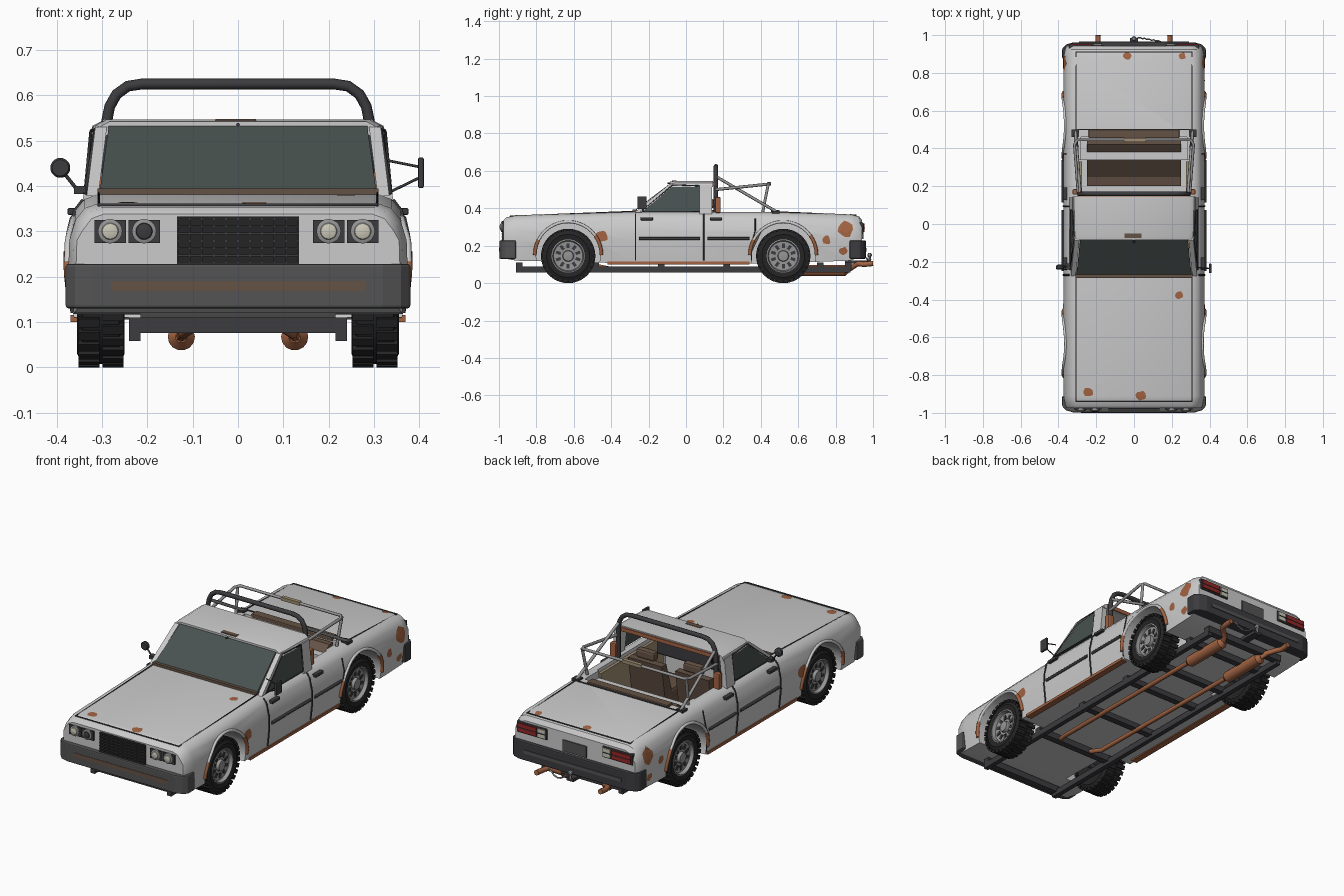
import bpy, bmesh, math, random
from mathutils import Vector
from mathutils.bvhtree import BVHTree

if "Cube" in bpy.data.objects:
    bpy.data.objects.remove(bpy.data.objects["Cube"])
random.seed(4)
MATS = {}
for n, c in dict(body=(.6, .6, .6), dark=(.045, .045, .05), tyre=(.018, .018, .018), glass=(.065, .085, .08),
                 rust=(.36, .125, .055), brown=(.13, .085, .06), red=(.3, .02, .02), metal=(.3, .3, .3),
                 bumper=(.085, .088, .085), lamp=(.6, .58, .48), tan=(.35, .27, .17)).items():
    MATS[n] = bpy.data.materials.new(n)
    MATS[n].diffuse_color = (*c, 1)


def link(name, data, mat):
    o = bpy.data.objects.new(name, data)
    bpy.context.collection.objects.link(o)
    if mat:
        data.materials.append(MATS[mat])
    return o


def loft(name, rings, mat, smooth=False):
    bm = bmesh.new()
    vs = [[bm.verts.new(p) for p in r] for r in rings]
    n = len(rings[0])
    for a, b in zip(vs, vs[1:]):
        for i in range(n):
            bm.faces.new((a[i], a[(i + 1) % n], b[(i + 1) % n], b[i]))
    bm.faces.new(vs[0])
    bm.faces.new(vs[-1])
    bmesh.ops.recalc_face_normals(bm, faces=bm.faces)
    me = bpy.data.meshes.new(name)
    bm.to_mesh(me)
    bm.free()
    o = link(name, me, mat)
    if smooth:
        shade(o)
    return o


def shade(o):
    bpy.ops.object.select_all(action='DESELECT')
    o.select_set(True)
    bpy.context.view_layer.objects.active = o
    bpy.ops.object.shade_smooth_by_angle(angle=math.radians(35))


def prism(name, pts, axis, a, b, mat):
    """Extrude a 2D outline along an axis."""
    def put(p, t):
        return {'x': (t, p[0], p[1]), 'y': (p[0], t, p[1]), 'z': (p[0], p[1], t)}[axis]
    return loft(name, [[put(p, t) for p in pts] for t in (a, b)], mat)


def box(name, x0, x1, y0, y1, z0, z1, mat, bev=0):
    o = prism(name, [(x0, y0), (x1, y0), (x1, y1), (x0, y1)], 'z', z0, z1, mat)
    if bev:
        m = o.modifiers.new('bevel', 'BEVEL')
        m.width, m.segments = bev, 2
    return o


def lathe(name, prof, c, axis, mat, n=32):
    rings = []
    for t, r in prof:
        cs = [(r * math.cos(i * math.tau / n), r * math.sin(i * math.tau / n)) for i in range(n)]
        rings.append([Vector(c) + Vector((t, u, v) if axis == 'x' else (u, t, v)) for u, v in cs])
    return loft(name, rings, mat, True)


def tube(name, pts, r, mat, cyclic=False):
    cu = bpy.data.curves.new(name, 'CURVE')
    cu.dimensions = '3D'
    cu.bevel_depth, cu.bevel_resolution, cu.use_fill_caps = r, 2, True
    s = cu.splines.new('POLY')
    s.points.add(len(pts) - 1)
    for q, p in zip(s.points, pts):
        q.co = (*p, 1)
    s.use_cyclic_u = cyclic
    return link(name, cu, mat)


# body shell lofted from cross-sections, then cut for wheels and cabin
rings = []
for y, k, top, bot in [(-.975, .955, .338, .15), (-.96, .975, .352, .13), (-.91, 1, .361, .12), (-.27, 1, .381, .105),
                       (.45, 1, .379, .105), (.88, 1, .367, .12), (.925, .98, .357, .14), (.942, .955, .335, .15)]:
    half = [(.31 * k, top), (.338 * k, top - .01), (.358 * k, top - .035), (.372 * k, .28), (.374 * k, .22), (.362 * k, bot)]
    rings.append([(x, y, z) for x, z in half] + [(-x, y, z) for x, z in reversed(half)])
body = loft('body_shell', rings, 'body')
cutters = [box('cabin_cutter', -.29, .29, -.24, .34, .14, .5, None), box('rear_cutter', -.28, .28, .33, .46, .34, .5, None)]
WHEELS = [(s, y) for s in (1, -1) for y in (-.63, .52)]
for s, y in WHEELS:
    cutters.append(lathe('arch_cutter', [(s * .215, .172), (s * .5, .172)], (0, y, .15), 'x', None))
for c in cutters:
    m = body.modifiers.new('cut', 'BOOLEAN')
    m.operation, m.object, m.solver = 'DIFFERENCE', c, 'EXACT'
    c.hide_render = True
dg = bpy.context.evaluated_depsgraph_get()
baked = bpy.data.meshes.new_from_object(body.evaluated_get(dg))
body.modifiers.clear()
body.data = baked
for c in cutters:
    bpy.data.objects.remove(c)
shade(body)
tree = BVHTree.FromPolygons([v.co for v in baked.vertices], [p.vertices for p in baked.polygons])


def onto(u, v, s):
    """Drop a point on the body: s=0 from above, s=+-1 from that side."""
    o, d = ((u, v, 1), (0, 0, -1)) if s == 0 else ((s, u, v), (-s, 0, 0))
    h = tree.ray_cast(Vector(o), Vector(d))[0]
    if h is None or (s and abs(h.x) < .33):
        h = Vector((s * .37, u, v)) if s else Vector((u, v, .37))
    return h - Vector(d) * .002


def seam(name, pts, s, r, mat, cyclic=False):
    return tube(name, [onto(*p, s) for p in pts], r, mat, cyclic)


def patch(u, v, r, s):
    n = 11
    rr = [r * random.uniform(.75, 1.1) for _ in range(n)]
    loft('rust_patch', [[onto(u + k * q * math.cos(i * math.tau / n), v + k * q * math.sin(i * math.tau / n), s)
                         for i, q in enumerate(rr)] for k in (1, .5)], 'rust')


# panel gaps, trims, handles, arch lips and rust
seam('hood_gap', [(-.307, -.94), (.307, -.94), (.307, -.28), (-.307, -.28)], 0, .004, 'dark', True)
seam('trunk_gap', [(-.307, .91), (.307, .91), (.307, .5), (-.307, .5)], 0, .004, 'dark', True)
for x, y, r in [(.24, -.375, .023), (-.24, -.89, .027), (.035, -.91, .028), (-.035, .89, .022), (.255, .89, .02)]:
    patch(x, y, r, 0)
for s in (1, -1):
    for y in (-.27, .095):
        seam('door_gap', [(y, z) for z in (.12, .22, .28, .345, .369)], s, .004, 'dark')
    seam('rear_door_gap', [(.35, .12), (.35, .21), (.37, .28), (.37, .345)], s, .003, 'dark')
    for a, b in ((-.25, .075), (.115, .34)):
        seam('side_trim', [(a, .238), (b, .238)], s, .008, 'dark')
    for y in (-.21, .16):
        box('door_handle', s * .352, s * .376, y - .033, y + .033, .336, .351, 'dark', .003)
    box('rocker_rust', s * .335, s * .369, -.42, .34, .1, .115, 'rust')
    for y, z, r in [(.855, .29, .046), (.75, .23, .025), (.84, .172, .022), (-.45, .25, .035), (.9, .21, .018)]:
        patch(y, z, r, s)
    for wy in (-.63, .52):
        arc = [(wy + .178 * math.cos(t), .15 + .178 * math.sin(t)) for t in [math.pi * i / 20 for i in range(21)]]
        seam('arch_lip', arc, s, .008, 'body')
        seam('arch_rust', arc[:5], s, .0095, 'rust')
        seam('arch_rust', arc[-4:], s, .0095, 'rust')

# bumpers
for name, f, y0, y1, ym, mat in (('front_bumper', -1, .91, .965, .998, 'bumper'), ('rear_bumper', 1, .875, .93, .962, 'dark')):
    h = [(.38, y0), (.38, y1), (.36, ym - .012), (.32, ym)]
    o = prism(name, [(x, f * y) for x, y in h] + [(-x, f * y) for x, y in reversed(h)], 'z', .13, .228, mat)
    m = o.modifiers.new('bevel', 'BEVEL')
    m.width, m.segments = .006, 2
box('front_bumper_strip', -.28, .28, -1, -.99, .168, .19, 'brown')
box('rear_bumper_strip', -.29, .29, .955, .966, .17, .188, 'bumper')

# grille and headlights
box('grille_back', -.135, .135, -.979, -.96, .225, .332, 'tyre')
for i in range(7):
    z = .23 + i * .0162
    box('grille_slat', -.135, .135, -.987, -.975, z - .002, z + .002, 'dark')
for i in range(11):
    x = -.133 + i * .0266
    box('grille_bar', x - .002, x + .002, -.985, -.975, .226, .332, 'dark')
for x in (-.282, -.207, .2, .275):
    dead = x == -.207
    box('headlight_frame', x - .035, x + .035, -.982, -.95, .274, .325, 'dark')
    lathe('headlight_ring', [(-.99, .023), (-.988, .027), (-.975, .027)], (x, 0, .3), 'y', 'metal', 20)
    lathe('headlight_lens', [(-.996, .008), (-.993, .017), (-.985, .021)], (x, 0, .3), 'y', 'dark' if dead else 'lamp', 20)

# tail lights and plate
for s in (1, -1):
    box('tail_light_frame', s * .165, s * .345, .925, .948, .265, .325, 'dark', .004)
    box('tail_light', s * .225, s * .338, .94, .954, .272, .318, 'red')
    box('reverse_lamp', s * .172, s * .215, .94, .953, .272, .318, 'lamp')
    box('tail_light_rib', s * .172, s * .338, .94, .956, .293, .297, 'dark')
box('plate', -.07, .07, .935, .948, .235, .295, 'bumper')

# cab: windscreen, pillars, roof and side glass
loft('windscreen', [[(-.305, -.27 - d, .388), (.305, -.27 - d, .388), (.285, -.08 - d, .532), (-.285, -.08 - d, .532)]
                    for d in (0, .006)], 'glass')
box('windscreen_sill', -.31, .31, -.285, -.262, .378, .394, 'brown')
sec = [(.325, .515), (.318, .534), (.295, .546)]
loft('roof', [[(x * k, y, z - d) for x, z in sec] + [(-x * k, y, z - d) for x, z in reversed(sec)]
              for y, k, d in ((-.085, .96, .004), (-.06, .985, 0), (.145, 1, 0))], 'body', True)
box('roof_front_rust', -.05, .04, -.075, -.05, .54, .548, 'brown')
box('roof_rear_trim', -.3, .3, .14, .152, .52, .54, 'rust')
lathe('wiper_pivot', [(-.1, .004), (-.08, .004)], (0, 0, .535), 'y', 'dark', 8)
for s in (1, -1):
    def slab(name, quad, t, mat):
        return loft(name, [[(s * (x - d), y, z) for x, y, z in quad] for d in (0, t)], mat)
    slab('side_glass', [(.336, -.235, .38), (.336, .075, .38), (.322, .075, .525), (.31, -.07, .525)], .006, 'glass')
    slab('b_pillar', [(.342, .072, .37), (.342, .14, .37), (.326, .14, .525), (.326, .072, .525)], .028, 'body')
    slab('a_pillar', [(.334, -.275, .378), (.334, -.235, .378), (.315, -.058, .53), (.315, -.088, .53)], .026, 'body')
    tube('window_frame', [(s * .337, -.24, .384), (s * .337, .074, .384), (s * .324, .074, .52), (s * .314, -.07, .525)], .004, 'dark', True)
    box('pillar_rust', s * .29, s * .325, .155, .185, .375, .46, 'rust', .006)

# roll bar and rear brace frame
arc = [(.29, .38), (.29, .54), (.283, .575), (.268, .602), (.243, .62), (.21, .625)]
tube('roll_bar', [(x, .16, z) for x, z in arc] + [(-x, .16, z) for x, z in reversed(arc)], .012, 'dark')
tube('brace_hoop', [(.295, .16, .5), (.315, .42, .527), (.3, .445, .53), (-.3, .445, .53), (-.315, .42, .527), (-.295, .16, .5)], .008, 'metal')
for s in (1, -1):
    tube('diagonal_brace', [(s * .285, .16, .57), (s * .31, .49, .378)], .008, 'metal')
    tube('rear_strut', [(s * .31, .44, .53), (s * .3, .41, .378)], .008, 'metal')
    box('brace_foot', s * .29, s * .33, .46, .5, .372, .386, 'dark')
box('hoop_tape', -.05, .06, .435, .455, .522, .54, 'tan')

# interior: seats, bench, dashboard, steering wheel
for s in (1, -1):
    box('front_seat', s * .04, s * .24, -.1, .1, .14, .24, 'brown', .015)
    prism('front_seat_back', [(.06, .22), (.11, .39), (.15, .39), (.12, .2)], 'x', s * .04, s * .24, 'brown')
    box('headrest', s * .085, s * .195, .11, .15, .4, .45, 'brown', .012)
    box('door_lining', s * .275, s * .292, -.2, .33, .15, .36, 'tan')
prism('rear_bench', [(.2, .14), (.2, .23), (.25, .24), (.42, .37), (.45, .37), (.34, .14)], 'x', -.25, .25, 'brown')
box('rear_board', -.24, .24, .455, .5, .37, .392, 'brown', .004)
box('dashboard', -.29, .29, -.245, -.15, .28, .375, 'dark', .012)
tube('steering_wheel', [(-.14 + .055 * math.cos(t), -.1 + .02 * math.sin(t), .355 + .05 * math.sin(t))
                        for t in [i * math.tau / 20 for i in range(20)]], .006, 'tyre', True)
tube('steering_column', [(-.14, -.1, .355), (-.14, -.2, .32)], .008, 'tyre')

# mirrors: square on the right, round on the left
box('right_mirror', .397, .41, -.26, -.21, .395, .463, 'dark', .004)
tube('right_mirror_arm', [(.33, -.23, .456), (.4, -.235, .442)], .003, 'dark')
tube('right_mirror_arm', [(.338, -.23, .388), (.4, -.235, .418)], .003, 'dark')
lathe('left_mirror', [(-.24, .018), (-.235, .022), (-.222, .022), (-.215, .012)], (-.392, 0, .44), 'y', 'dark', 20)
tube('left_mirror_arm', [(-.385, -.225, .43), (-.355, -.225, .392)], .004, 'dark')
box('left_mirror_foot', -.362, -.335, -.24, -.21, .382, .4, 'dark')

# wheels
for s, y in WHEELS:
    c = (0, y, .145)
    lathe('tyre', [(s * x, r) for x, r in ((.258, .085), (.25, .115), (.262, .138), (.343, .138), (.355, .115), (.35, .088), (.325, .086))], c, 'x', 'tyre')
    lathe('rim', [(s * x, r) for x, r in ((.32, .089), (.351, .089), (.353, .083), (.334, .078), (.331, .03), (.347, .027), (.349, .012))], c, 'x', 'metal')
    for i in range(28):
        for row, x0 in enumerate((.252, .305)):
            a = math.tau * (i + row * .5) / 28
            o = box('tread_lug', s * x0, s * (x0 + .047), -.0105, .0105, .13, .145, 'tyre')
            o.location, o.rotation_euler = c, (a, 0, 0)
    for i in range(10):
        o = box('wheel_slot', s * .325, s * .3365, -.008, .008, .042, .068, 'dark')
        o.location, o.rotation_euler = c, (math.tau * i / 10, 0, 0)
for y in (-.63, .52):
    lathe('axle', [(-.27, .014), (.27, .014)], (0, y, .13), 'x', 'dark', 12)

# chassis, exhausts and tow hitch
for s in (1, -1):
    box('frame_rail', s * .215, s * .24, -.91, .88, .058, .09, 'dark')
    tube('exhaust_pipe', [(s * .09, -.5, .095), (s * .12, -.4, .075), (s * .125, .62, .068)], .012, 'rust')
    lathe('muffler', [(.58, .013), (.6, .03), (.85, .03), (.87, .013)], (s * .125, 0, .067), 'y', 'rust', 14)
    tube('tail_pipe', [(s * .125, .86, .067), (s * .14, .89, .085), (s * .18, .92, .104), (s * .19, .95, .1), (s * .19, 1, .105)], .014, 'rust')
for y in (-.91, -.5, -.15, .2, .42, .7, .85):
    box('cross_member', -.24, .24, y, y + .035, .076, .11, 'dark')
box('tow_bar', -.02, .02, .85, .985, .105, .122, 'dark')
lathe('tow_ball', [(-.012, .005), (-.007, .011), (.005, .012), (.012, .005)], (0, .982, .15), 'y', 'metal', 14)
tube('tow_pin', [(0, .982, .115), (0, .982, .145)], .006, 'metal')
tube('tow_chain', [(.02 + .012 * i, .985 - .002 * i + .004 * (i % 2), .135 - .035 * math.sin(i * math.pi / 10)) for i in range(11)], .004, 'metal')

for m in bpy.data.materials:
    if m.users and not m.is_grease_pencil:
        m.use_nodes = True
        m.node_tree.nodes["Principled BSDF"].inputs["Base Color"].default_value = m.diffuse_color
